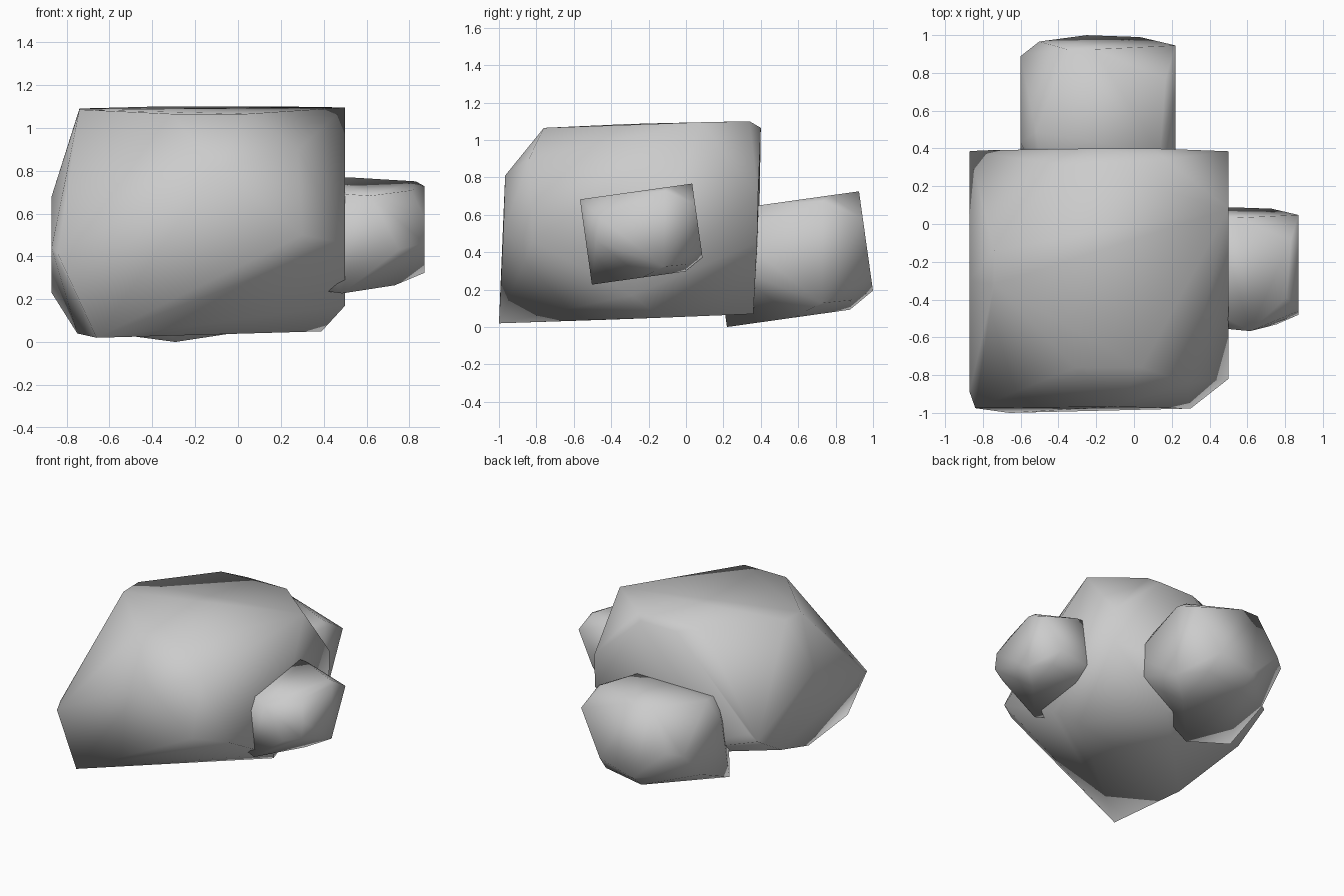
import bpy, bmesh, math
from mathutils import Matrix, Vector

if "Cube" in bpy.data.objects:
    bpy.data.objects.remove(bpy.data.objects["Cube"])

# Corner points of the large boulder, in place
BIG = [
    (-.66, -1, .02), (.3, -.977, .5), (-.84, -.975, .41), (-.1, -.967, .81),   # front
    (.28, -.84, .9), (.04, -.76, 1.065), (-.31, -.76, 1.065),                  # front bevel
    (-.74, -.32, 1.085), (-.74, -.14, 1.09), (.5, .08, 1.095),                 # top
    (-.36, .31, 1.1), (.17, .34, 1.1), (-.2, .4, 1.065), (.1, .4, 1.065),
    (-.87, -.89, .44), (-.87, -.3, .68), (-.87, .1, .23), (-.87, .385, .4),    # left
    (.5, -.82, .46), (.5, -.5, .3), (.5, -.29, .17), (.5, .385, .7), (.5, .38, .45),  # right
    (-.75, -.4, .04), (.39, -.13, .05), (0, .36, .07), (-.8, .39, .45),
]
# Corner points shared by the two small boulders, in a -1..1 box
SMALL = [
    (-.25, -1, -1), (.17, -1, 1), (.62, -1, -.1), (-.7, -1, .2),        # front
    (-.4, 1, 1), (-.05, 1, 1), (.87, .6, 1), (-.8, -.1, 1),             # top
    (.8, -.4, 1), (-.75, -.5, 1),
    (-.76, 1, .05), (-.15, 1, -.73), (.54, 1, -.5), (1, 1, .53),        # back
    (1, -.82, 0), (1, .3, -.82), (1, .5, .92), (1, -.7, .5),            # right
    (-1, .8, 0), (-1, -.3, .5), (-1, .2, -.6), (-1, -.7, -.92),         # left
    (.55, -.1, -1), (-.12, .66, -1), (.6, .69, -.84),                   # bottom
]


def boulder(name, points, centre=(0, 0, 0), half=(1, 1, 1), tilt=0):
    """Convex stone wrapped around its corner points."""
    bm = bmesh.new()
    rot = Matrix.Rotation(math.radians(tilt), 3, 'X')
    for p in points:
        local = Vector([a * b for a, b in zip(p, half)])
        bm.verts.new(rot @ local + Vector(centre))
    bmesh.ops.convex_hull(bm, input=bm.verts[:])
    spare = [v for v in bm.verts if not v.link_faces]
    bmesh.ops.delete(bm, geom=spare, context='VERTS')
    bmesh.ops.recalc_face_normals(bm, faces=bm.faces[:])
    mesh = bpy.data.meshes.new(name)
    bm.to_mesh(mesh)
    bm.free()
    ob = bpy.data.objects.new(name, mesh)
    bpy.context.collection.objects.link(ob)
    bpy.ops.object.select_all(action='DESELECT')
    ob.select_set(True)
    bpy.context.view_layer.objects.active = ob
    bpy.ops.object.shade_smooth_by_angle(angle=math.radians(80))
    return ob


# Large boulder with two smaller ones leaning on its back and right side
boulder("large_boulder", BIG)
boulder("medium_boulder", SMALL, (-.19, .572, .363), (.41, .40, .31), 8)
boulder("small_boulder", SMALL, (.563, -.235, .497), (.307, .303, .23), 8)
